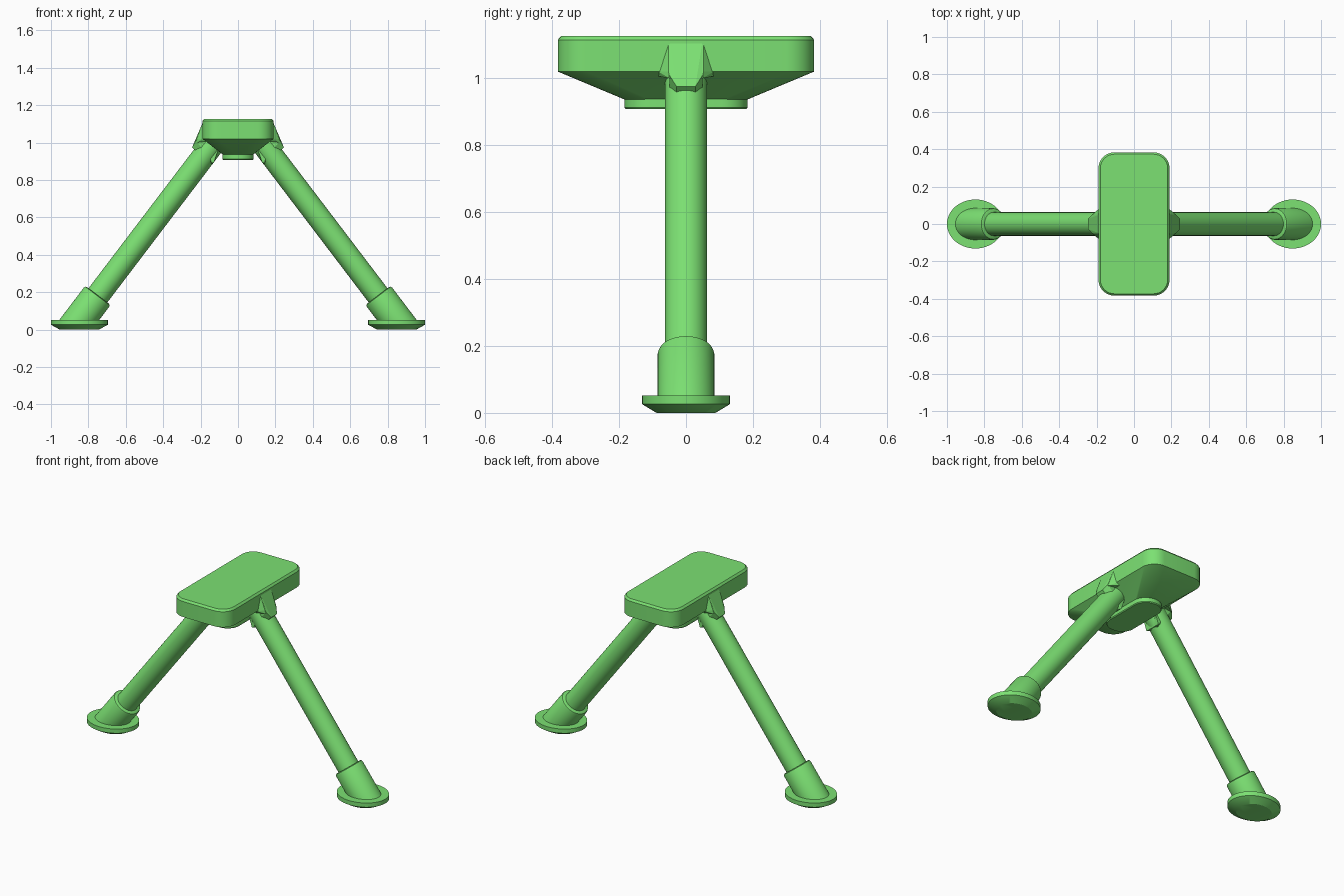
import bpy, bmesh, math
from mathutils import Vector

if "Cube" in bpy.data.objects:
    bpy.data.objects.remove(bpy.data.objects["Cube"])

mat = bpy.data.materials.new("green")
mat.diffuse_color = (0.2, 0.75, 0.17, 1)
mat.use_nodes = True
mat.node_tree.nodes["Principled BSDF"].inputs["Base Color"].default_value = mat.diffuse_color


def finish(name, bm, smooth=True):
    bmesh.ops.recalc_face_normals(bm, faces=bm.faces)
    me = bpy.data.meshes.new(name)
    bm.to_mesh(me)
    bm.free()
    me.materials.append(mat)
    ob = bpy.data.objects.new(name, me)
    bpy.context.collection.objects.link(ob)
    if smooth:
        bpy.ops.object.select_all(action='DESELECT')
        ob.select_set(True)
        bpy.context.view_layer.objects.active = ob
        bpy.ops.object.shade_smooth_by_angle(angle=math.radians(30))
    return ob


def loft(name, rings):
    """Skin a stack of equal-length rings and cap both ends."""
    bm = bmesh.new()
    loops = [[bm.verts.new(p) for p in ring] for ring in rings]
    n = len(loops[0])
    for a, b in zip(loops, loops[1:]):
        for i in range(n):
            j = (i + 1) % n
            bm.faces.new((a[i], a[j], b[j], b[i]))
    bm.faces.new(loops[0])
    bm.faces.new(loops[-1])
    return finish(name, bm)


def rounded_rect(hx, hy, r, z, seg=8):
    pts = []
    for k, (sx, sy) in enumerate([(1, 1), (-1, 1), (-1, -1), (1, -1)]):
        for i in range(seg + 1):
            a = math.pi / 2 * (k + i / seg)
            pts.append((sx * (hx - r) + r * math.cos(a), sy * (hy - r) + r * math.sin(a), z))
    return pts


def ellipse(cx, rx, ry, z, n=48):
    return [(cx + rx * math.cos(2 * math.pi * i / n), ry * math.sin(2 * math.pi * i / n), z)
            for i in range(n)]


def hull(name, pts):
    bm = bmesh.new()
    for p in pts:
        bm.verts.new(p)
    res = bmesh.ops.convex_hull(bm, input=bm.verts[:])
    junk = [v for v in set(res["geom_interior"] + res["geom_unused"]) if isinstance(v, bmesh.types.BMVert)]
    if junk:
        bmesh.ops.delete(bm, geom=junk, context='VERTS')
    bmesh.ops.dissolve_limit(bm, angle_limit=0.02, verts=bm.verts[:], edges=bm.edges[:])
    return finish(name, bm, smooth=False)


# Head: rounded slab tapering down to a small pad
loft("head", [rounded_rect(*s) for s in [
    (0.08, 0.18, 0.075, 0.935), (0.19, 0.383, 0.085, 1.02),
    (0.19, 0.383, 0.085, 1.115), (0.18, 0.373, 0.075, 1.127)]])
loft("head_pad", [rounded_rect(*s) for s in [
    (0.08, 0.18, 0.075, 0.908), (0.084, 0.184, 0.079, 0.913),
    (0.084, 0.184, 0.079, 0.945)]])

base = Vector((0.85, 0, 0.05))           # where the leg axis meets the foot
axis = Vector((-0.605, 0, 0.796)).normalized()

for side, s in (("left", -1), ("right", 1)):
    def tilted(r, t, n=40):
        """Circle of radius r round the leg axis at distance t from the foot."""
        u = Vector((axis.z, 0, -axis.x))
        out = []
        for i in range(n):
            a = 2 * math.pi * i / n
            p = base + axis * t + u * (r * math.cos(a)) + Vector((0, r * math.sin(a), 0))
            out.append((s * p.x, p.y, p.z))
        return out

    def flat(r, z, n=40):
        """Socket cross-section cut level at height z."""
        out = []
        for i in range(n):
            a = 2 * math.pi * i / n
            x = base.x + axis.x * (z - base.z) / axis.z + r / axis.z * math.cos(a)
            out.append((s * x, r * math.sin(a), z))
        return out

    # Leg tube, socket and elliptical foot
    loft(side + "_leg", [tilted(0.063, 0.05), tilted(0.063, 1.23)])
    loft(side + "_foot_socket", [flat(0.085, 0.03), tilted(0.085, 0.155),
                                 tilted(0.082, 0.163), tilted(0.074, 0.167)])
    cx = s * 0.848
    loft(side + "_foot", [ellipse(cx, 0.105, 0.088, 0), ellipse(cx, 0.152, 0.131, 0.026),
                          ellipse(cx, 0.152, 0.131, 0.052)])

    # Hinge tongue, narrower than the leg but proud of it above and below
    prof = [(0.185, 1.115, 0.05), (0.225, 1.01, 0.05), (0.245, 0.975, 0.028),
            (0.228, 0.957, 0.028), (0.145, 0.887, 0.028), (0.13, 0.89, 0.05),
            (0.11, 0.95, 0.05), (0.11, 1.1, 0.05)]
    hull(side + "_hinge", [(s * x, y * k, z) for x, z, y in prof for k in (-1, 1)])

    # Flared gusset joining the tongue to the head side
    gus = [(0.185, 1.115, 0.052), (0.22, 1.02, 0.052), (0.224, 1.0, 0.05),
           (0.185, 1.02, 0.083), (0.17, 1.006, 0.083), (0.17, 1.115, 0.052)]
    hull(side + "_gusset", [(s * x, y * k, z) for x, z, y in gus for k in (-1, 1)])
